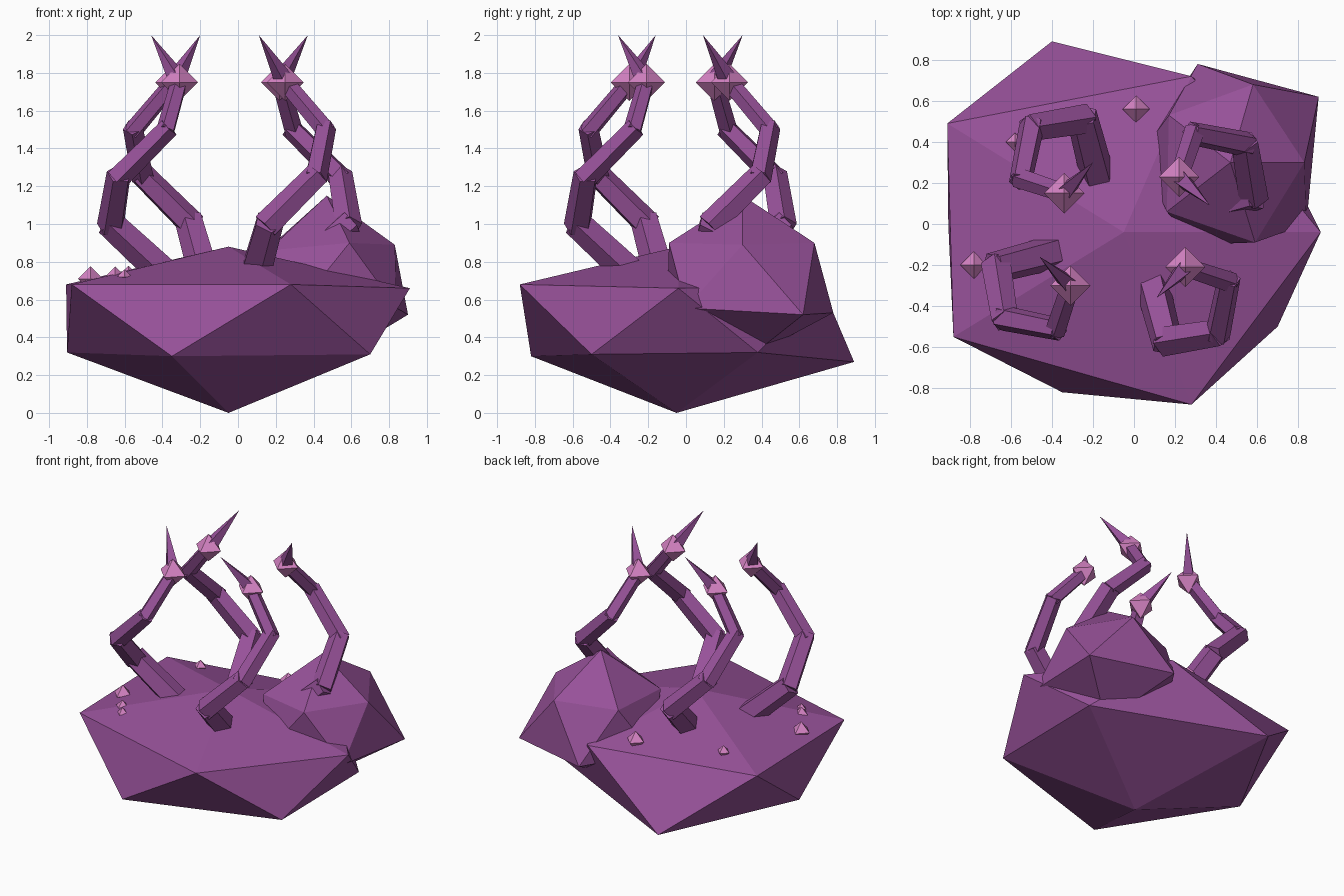
import bpy, bmesh
from math import radians
from mathutils import Vector, Matrix

cube = bpy.data.objects.get("Cube")
if cube:
    bpy.data.objects.remove(cube)


def material(name, rgb):
    m = bpy.data.materials.new(name)
    m.use_nodes = True
    m.diffuse_color = (*rgb, 1)
    m.node_tree.nodes["Principled BSDF"].inputs["Base Color"].default_value = (*rgb, 1)
    return m


PURPLE = material("purple", (0.31, 0.083, 0.32))
PINK = material("pink", (0.68, 0.23, 0.56))


def finish(name, bm, mat):
    bmesh.ops.recalc_face_normals(bm, faces=bm.faces)
    mesh = bpy.data.meshes.new(name)
    bm.to_mesh(mesh)
    bm.free()
    mesh.materials.append(mat)
    obj = bpy.data.objects.new(name, mesh)
    bpy.context.collection.objects.link(obj)
    return obj


def rock(name, points):
    """Faceted boulder: a skewed icosahedron given by its corners."""
    bm = bmesh.new()
    for p in points:
        bm.verts.new(p)
    bmesh.ops.convex_hull(bm, input=bm.verts)
    finish(name, bm, PURPLE)


def add_prism(bm, a, b, r1, r2, sides, roll=0):
    """Tapered prism running from a to b."""
    d = b - a
    m = (Matrix.Translation((a + b) / 2) @ d.to_track_quat('Z', 'Y').to_matrix().to_4x4()
         @ Matrix.Rotation(radians(roll), 4, 'Z'))
    bmesh.ops.create_cone(bm, cap_ends=True, segments=sides, radius1=r1, radius2=r2,
                          depth=d.length, matrix=m)


def crystal(name, centre, r):
    """Eight-sided gem made of two pyramids."""
    bm = bmesh.new()
    c = Vector(centre)
    for axis in range(3):
        for s in (-r, r):
            p = c.copy()
            p[axis] += s
            bm.verts.new(p)
    bmesh.ops.convex_hull(bm, input=bm.verts)
    finish(name, bm, PINK)


# Boulders: top, upper ring, lower ring, bottom
rock("main_rock", [
    (-.05, -.04, .88),
    (.28, -.88, .68), (.91, -.04, .66), (.28, .72, .67), (-.91, .49, .68), (-.88, -.55, .68),
    (-.35, -.82, .30), (.70, -.50, .31), (.70, .38, .32), (-.40, .89, .27), (-.905, 0, .32),
    (-.05, -.05, 0)])
rock("side_rock", [
    (.47, .30, 1.15),
    (.83, .30, .89), (.58, .68, .90), (.17, .53, .88), (.16, .06, .86), (.59, -.09, .90),
    (.90, .62, .52), (.31, .78, .53), (.03, .34, .54), (.30, -.10, .54), (.84, 0, .555),
    (.52, .33, .29)])

# Tentacles: one coiled path, turned a quarter for each copy
PATH = [(0, 0), (-.21, .07), (-.16, .32), (.09, .36), (.16, .09)]
RADII = [.052, .064, .076, .088]
TENTACLES = [("back_right", (-.34, .15), 0), ("back_left", (.22, .23), -90),
             ("front_left", (.25, -.21), 180), ("front_right", (-.31, -.30), 90)]
for name, (x, y), turn in TENTACLES:
    place = Matrix.Translation((x, y, 0)) @ Matrix.Rotation(radians(turn), 4, 'Z')
    joints = [place @ Vector((px, py, 1.75 - i / 4)) for i, (px, py) in enumerate(PATH)]
    bm = bmesh.new()
    for i, r in enumerate(RADII):
        top, low = joints[i], joints[i + 1]
        reach = (low - top).normalized() * .02
        add_prism(bm, low + reach, top - reach, r, r * .9, 5, 36 * i)
    finish(name + "_tentacle", bm, PURPLE)

    # Bead and claw at the tip
    crystal(name + "_bead", joints[0], .098)
    bm = bmesh.new()
    add_prism(bm, joints[0], place @ Vector((.14, .15, 2.0)), .055, 0, 4, 45)
    finish(name + "_claw", bm, PURPLE)

# Small crystals scattered over the ground
for i, (x, y, z, r) in enumerate([(.01, .56, .72, .066), (-.78, -.20, .71, .066),
                                  (-.58, .40, .735, .045), (-.65, -.39, .725, .05),
                                  (-.60, -.46, .72, .04)]):
    crystal(f"ground_crystal_{i + 1}", (x, y, z), r)
